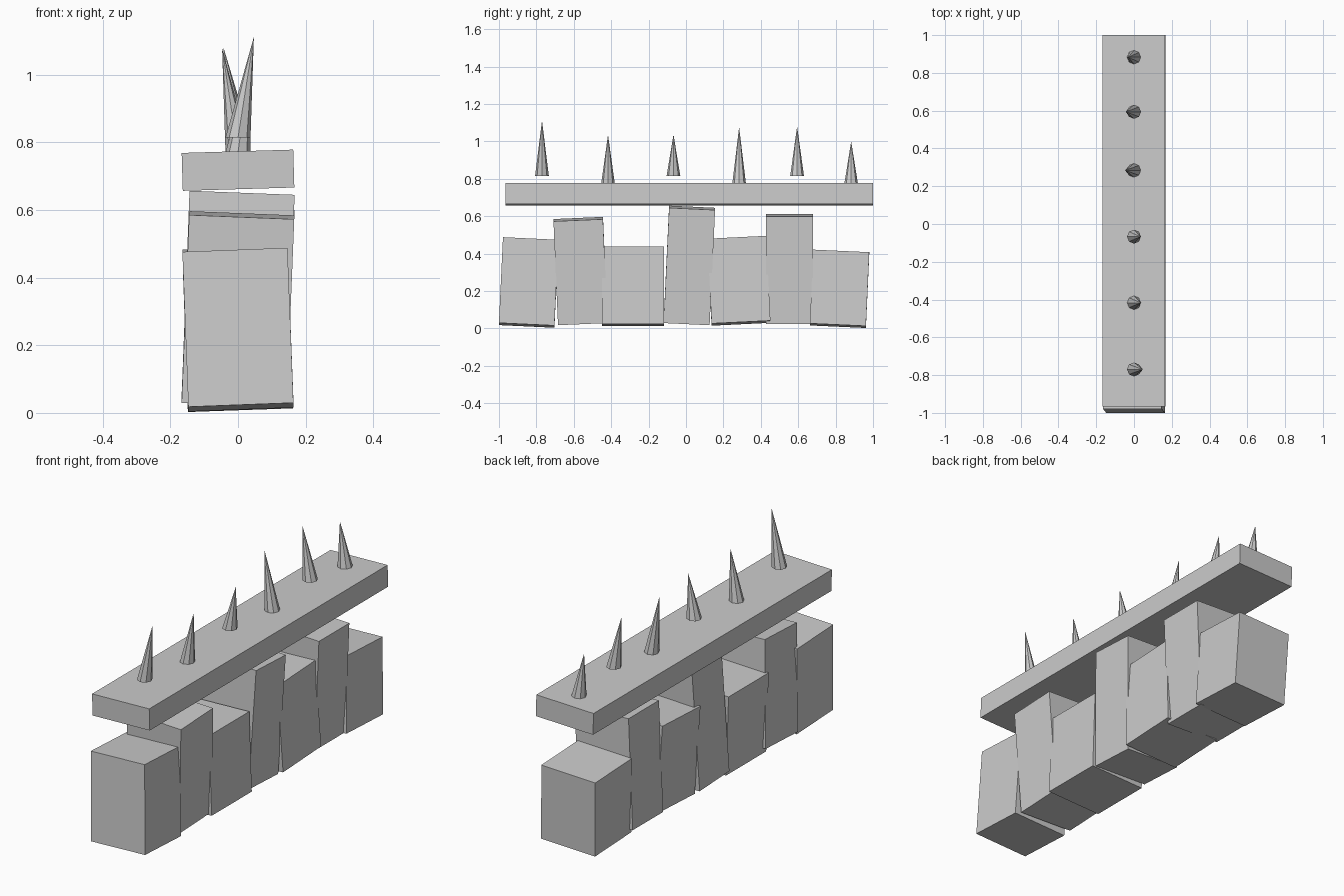
import bpy, bmesh
from math import radians
from mathutils import Matrix

if "Cube" in bpy.data.objects:
    bpy.data.objects.remove(bpy.data.objects["Cube"])


def make_object(name, bm, loc, rot=(0, 0)):
    me = bpy.data.meshes.new(name)
    bm.to_mesh(me)
    bm.free()
    ob = bpy.data.objects.new(name, me)
    ob.location = loc
    ob.rotation_euler = (radians(rot[0]), radians(rot[1]), 0)
    bpy.context.collection.objects.link(ob)
    return ob


def block(name, size, loc, rot):
    bm = bmesh.new()
    bmesh.ops.create_cube(bm, size=1, matrix=Matrix.Diagonal((*size, 1)))
    return make_object(name, bm, loc, rot)


def spike(name, y, base, tip_z, lean, r=0.037):
    # Pointed cone with a level base and its tip pushed sideways
    h = tip_z - base
    bm = bmesh.new()
    bmesh.ops.create_cone(bm, cap_ends=True, segments=8, radius1=r, radius2=0,
                          depth=h, matrix=Matrix.Translation((0, 0, h / 2)))
    bmesh.ops.remove_doubles(bm, verts=bm.verts, dist=1e-5)
    for v in bm.verts:
        v.co.x += lean * v.co.z / h
    return make_object(name, bm, (0, y, base))


# Uneven row of wall stones: y, z, length, height, tilt about x, tilt about y
stones = [
    (-0.841, 0.246, 0.297, 0.459, -2.7, -2.2),
    (-0.564, 0.307, 0.265, 0.556, 2.5, 2.3),
    (-0.284, 0.225, 0.331, 0.414, 0, -2.0),
    (0.018, 0.337, 0.246, 0.617, -2.7, 2.2),
    (0.283, 0.255, 0.315, 0.454, 2.8, -2.2),
    (0.553, 0.318, 0.251, 0.576, 0, 2.4),
    (0.821, 0.212, 0.300, 0.395, -2.6, -2.0),
]
for i, (y, z, ly, h, rx, ry) in enumerate(stones):
    block(f"wall_stone_{i + 1}", (0.311, ly, h), (0, y, z), (rx, ry))

# Long capping slab
block("cap_slab", (0.33, 1.965, 0.112), (0, 0.0175, 0.7175), (0, -1.7))

# Spikes along the cap: y, base height, tip height, sideways lean
spikes = [
    (-0.77, 0.814, 1.112, 0.047),
    (-0.417, 0.77, 1.036, 0.036),
    (-0.067, 0.814, 1.037, 0.034),
    (0.284, 0.77, 1.077, -0.047),
    (0.594, 0.814, 1.081, -0.043),
    (0.883, 0.77, 1.0, -0.03),
]
for i, s in enumerate(spikes):
    spike(f"spike_{i + 1}", *s)
